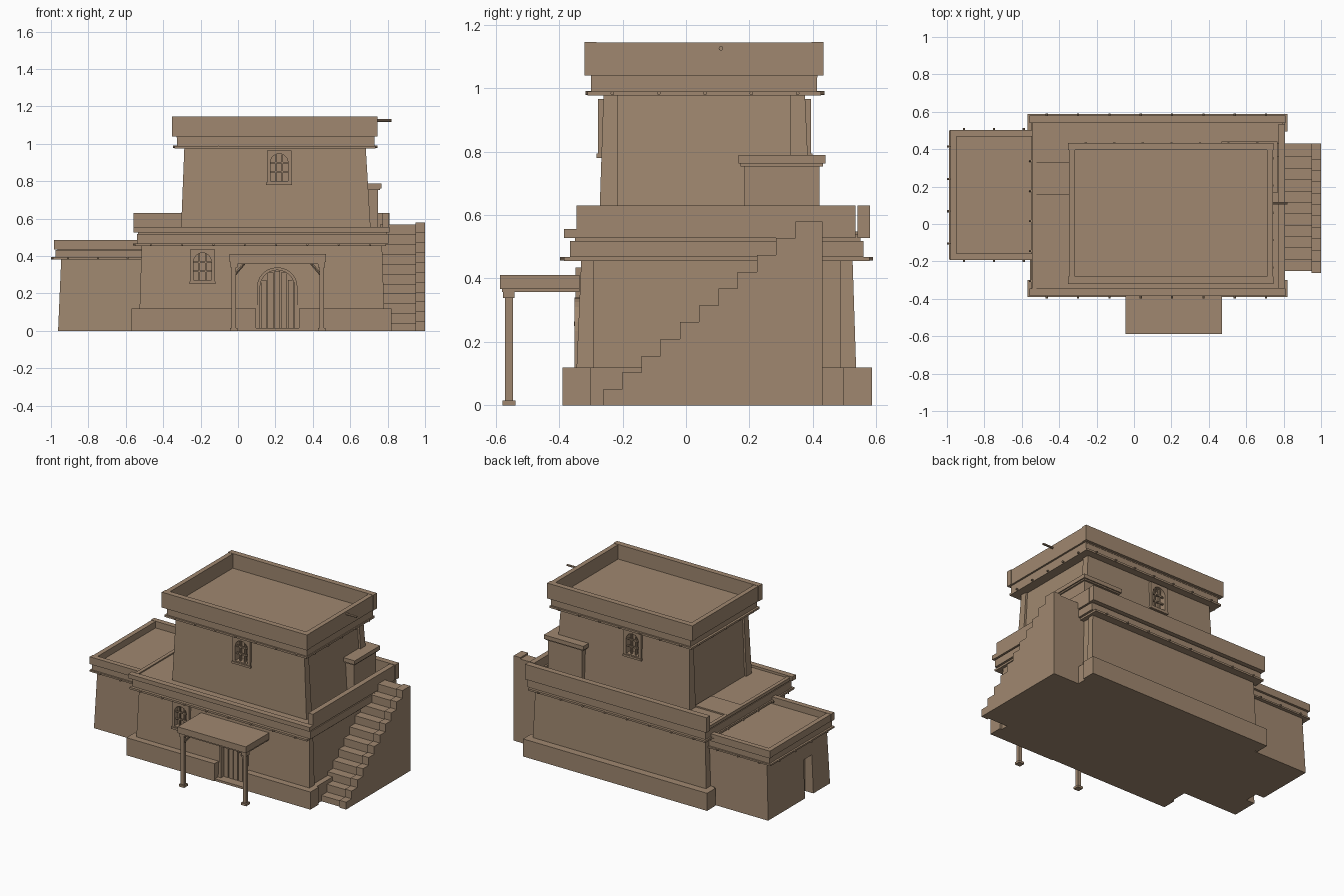
import bpy, bmesh, math
from mathutils import Vector

old = bpy.data.objects.get("Cube")
if old:
    bpy.data.objects.remove(old, do_unlink=True)

adobe = bpy.data.materials.new("sandy_adobe")
adobe.use_nodes = True
colour = (0.35, 0.245, 0.16, 1)
adobe.diffuse_color = colour
bsdf = next(n for n in adobe.node_tree.nodes if n.type == 'BSDF_PRINCIPLED')
bsdf.inputs["Base Color"].default_value = colour


def finish(name, bm):
    bmesh.ops.recalc_face_normals(bm, faces=bm.faces)
    mesh = bpy.data.meshes.new(name)
    bm.to_mesh(mesh)
    bm.free()
    mesh.materials.append(adobe)
    ob = bpy.data.objects.new(name, mesh)
    bpy.context.collection.objects.link(ob)
    return ob


def loft(name, low, high):
    """Closed solid between two matching loops."""
    bm = bmesh.new()
    a = [bm.verts.new(p) for p in low]
    b = [bm.verts.new(p) for p in high]
    n = len(a)
    bm.faces.new(a)
    bm.faces.new(b)
    for i in range(n):
        j = (i + 1) % n
        bm.faces.new((a[i], a[j], b[j], b[i]))
    return finish(name, bm)


def rect(x0, x1, y0, y1, z):
    return [(x0, y0, z), (x1, y0, z), (x1, y1, z), (x0, y1, z)]


def box(name, x0, x1, y0, y1, z0, z1):
    return loft(name, rect(x0, x1, y0, y1, z0), rect(x0, x1, y0, y1, z1))


def taper(name, low, high, z0, z1):
    return loft(name, rect(*low, z0), rect(*high, z1))


def rod(name, start, end, radius, sides=8):
    start, end = Vector(start), Vector(end)
    turn = (end - start).to_track_quat('Z', 'Y')
    ring = [turn @ Vector((radius * math.cos(t), radius * math.sin(t), 0))
            for t in (math.tau * i / sides for i in range(sides))]
    return loft(name, [start + p for p in ring], [end + p for p in ring])


def arch(name, cx, half, z0, spring, rise, y0, y1):
    pts = [(cx - half, z0), (cx + half, z0)]
    pts += [(cx + half * math.cos(math.pi * i / 12), spring + rise * math.sin(math.pi * i / 12))
            for i in range(13)]
    return loft(name, [(x, y0, z) for x, z in pts], [(x, y1, z) for x, z in pts])


def cut(cutter, *targets):
    for ob in targets:
        mod = ob.modifiers.new("opening", 'BOOLEAN')
        mod.operation = 'DIFFERENCE'
        mod.solver = 'EXACT'
        mod.object = cutter
        bpy.context.view_layer.objects.active = ob
        bpy.ops.object.modifier_apply(modifier=mod.name)
    bpy.data.objects.remove(cutter, do_unlink=True)


def pegs(name, x0, x1, y0, y1, z, step, sides):
    """Roof beam ends poking out below a cornice."""
    r, out = 0.006, 0.012
    nx, ny = round((x1 - x0) / step), round((y1 - y0) / step)
    for i in range(nx):
        x = x0 + (i + 0.5) * (x1 - x0) / nx
        if 'f' in sides:
            rod(name, (x, y0 + 0.03, z), (x, y0 - out, z), r)
        if 'b' in sides:
            rod(name, (x, y1 - 0.03, z), (x, y1 + out, z), r)
    for i in range(ny):
        y = y0 + (i + 0.5) * (y1 - y0) / ny
        if 'l' in sides:
            rod(name, (x1 - 0.03, y, z), (x1 + out, y, z), r)
        if 'r' in sides:
            rod(name, (x0 + 0.03, y, z), (x0 - out, y, z), r)


def window(name, wall, cx, z0, face, out):
    """Framed arched window; out is -1 on the front and 1 on the back."""
    ys = sorted((face + out * 0.012, face - out * 0.02))
    frame = box(name + "_frame", cx - 0.066, cx + 0.066, *ys, z0, z0 + 0.185)
    ys = sorted((face + out * 0.05, face - out * 0.035))
    cut(arch(name + "_cutter", cx, 0.047, z0 + 0.022, z0 + 0.12, 0.047, *ys), wall, frame)
    ys = sorted((face, face - out * 0.012))
    for dx in (-0.017, 0.017):
        box(name + "_bar", cx + dx - 0.004, cx + dx + 0.004, *ys, z0 + 0.02, z0 + 0.163)
    for dz in (0.07, 0.118):
        box(name + "_crossbar", cx - 0.05, cx + 0.05, *ys, z0 + dz - 0.004, z0 + dz + 0.004)
    box(name + "_sill", cx - 0.07, cx + 0.07, *sorted((face + out * 0.016, face)), z0, z0 + 0.014)


# Ground floor walls: slightly recessed core between front and back slabs
taper("house_core", (-0.515, 0.77, -0.31, 0.5), (-0.505, 0.76, -0.31, 0.5), 0, 0.46)
house_front = taper("house_front_wall", (-0.53, 0.785, -0.35, -0.29),
                    (-0.515, 0.77, -0.33, -0.29), 0, 0.46)
taper("house_back_wall", (-0.53, 0.785, 0.485, 0.54), (-0.515, 0.77, 0.485, 0.525), 0, 0.46)

# Plinth with a gap at the door
box("plinth_front_right", -0.57, 0.095, -0.39, -0.3, 0, 0.12)
box("plinth_front_left", 0.325, 0.82, -0.39, -0.3, 0, 0.12)
box("plinth_back", -0.57, 0.82, 0.495, 0.587, 0, 0.12)
box("plinth_left", 0.7, 0.805, -0.31, 0.5, 0, 0.12)
box("plinth_right", -0.555, -0.5, -0.31, 0.5, 0, 0.12)

# Cornice, roof and parapets of the ground floor
box("house_ledge", -0.55, 0.79, -0.385, 0.578, 0.455, 0.468)
box("house_band", -0.54, 0.805, -0.365, 0.56, 0.468, 0.518)
box("house_roof", -0.535, 0.795, -0.35, 0.55, 0.518, 0.54)
box("front_curb", -0.56, 0.81, -0.385, -0.345, 0.527, 0.556)
box("back_parapet", -0.56, 0.81, 0.54, 0.58, 0.527, 0.63)
box("left_parapet", 0.772, 0.808, -0.345, 0.535, 0.527, 0.63)
box("right_curb", -0.545, -0.52, -0.345, 0.54, 0.527, 0.548)
box("roof_patch", -0.545, -0.3, 0.155, 0.33, 0.54, 0.549)
pegs("house_peg", -0.55, 0.79, -0.385, 0.578, 0.462, 0.165, "fbr")

# Upper storey
taper("tower_core", (-0.292, 0.695, -0.22, 0.34), (-0.275, 0.67, -0.22, 0.34), 0.53, 0.98)
tower_front = taper("tower_front_wall", (-0.305, 0.71, -0.275, -0.215),
                    (-0.287, 0.683, -0.26, -0.215), 0.53, 0.98)
tower_back = taper("tower_back_wall", (-0.305, 0.71, 0.33, 0.395),
                   (-0.287, 0.683, 0.33, 0.375), 0.53, 0.98)
box("tower_ledge", -0.34, 0.735, -0.31, 0.425, 0.976, 0.989)
box("tower_band", -0.325, 0.73, -0.3, 0.413, 0.989, 1.033)
box("tower_roof", -0.33, 0.73, -0.3, 0.415, 1.033, 1.045)
for name, y in (("tower_parapet_front", -0.32), ("tower_parapet_back", 0.395)):
    box(name, -0.352, 0.746, y, y + 0.038, 1.04, 1.145)
for name, x in (("tower_parapet_right", -0.348), ("tower_parapet_left", 0.71)):
    box(name, x, x + 0.032, -0.285, 0.4, 1.04, 1.143)
pegs("tower_peg", -0.335, 0.735, -0.305, 0.425, 0.984, 0.155, "fblr")
rod("roof_spout", (0.72, 0.11, 1.125), (0.82, 0.11, 1.125), 0.007)

# Small block against the back left corner of the upper storey
box("corner_block", 0.49, 0.748, 0.185, 0.42, 0.53, 0.757)
box("corner_block_ledge", 0.475, 0.758, 0.172, 0.432, 0.753, 0.762)
box("corner_block_cap", 0.467, 0.766, 0.165, 0.44, 0.762, 0.789)

# Side annexe with a doorway recess
annexe = taper("annexe_walls", (-0.962, -0.5, -0.18, 0.488), (-0.945, -0.5, -0.168, 0.476), 0, 0.39)
cut(box("annexe_cutter", -1, -0.9, 0.0, 0.09, -0.05, 0.26), annexe)
box("annexe_ledge", -0.988, -0.51, -0.19, 0.5, 0.383, 0.394)
box("annexe_band", -0.975, -0.51, -0.18, 0.49, 0.394, 0.433)
for name, y in (("annexe_parapet_front", -0.193), ("annexe_parapet_back", 0.467)):
    box(name, -0.985, -0.515, y, y + 0.035, 0.436, 0.486)
box("annexe_parapet_right", -0.982, -0.95, -0.165, 0.475, 0.436, 0.484)
box("annexe_roof", -0.965, -0.51, -0.17, 0.48, 0.43, 0.44)
pegs("annexe_peg", -0.988, -0.51, -0.19, 0.5, 0.389, 0.155, "fbr")

# Outside stairs: treads plus a slightly raised stepped side wall
def stairs(name, x0, x1, dy, dz):
    count, run, rise, back = 11, 0.0607, 0.053, 0.43
    pts = [(back, 0), (-0.262 + dy, 0)]
    for i in range(count):
        y = -0.262 + dy + i * run
        z = 0.05 + dz + i * rise
        pts.append((y, z))
        pts.append((y + run if i < count - 1 else back, z))
    loft(name, [(x0, y, z) for y, z in pts], [(x1, y, z) for y, z in pts])


stairs("stair_treads", 0.76, 0.952, 0.012, -0.01)
stairs("stair_side_wall", 0.95, 1.0, 0, 0)

# Arched door with planks
surround = arch("door_surround", 0.21, 0.108, 0, 0.235, 0.105, -0.352, -0.3)
cut(arch("door_cutter", 0.21, 0.092, 0.015, 0.235, 0.09, -0.45, -0.315), house_front, surround)
box("door_step", 0.095, 0.325, -0.385, -0.3, 0, 0.015)
for i in range(5):
    x = 0.21 + (i - 2) * 0.036
    top = 0.235 + 0.085 * math.sqrt(1 - (abs(i - 2) * 0.45) ** 2)
    box("door_plank", x - 0.015, x + 0.015, -0.325, -0.312, 0.015, top)

# Windows
window("house_window", house_front, -0.19, 0.25, -0.337, -1)
window("tower_front_window", tower_front, 0.22, 0.78, -0.266, -1)
window("tower_back_window", tower_back, 0.13, 0.78, 0.382, 1)

# Porch canopy on two posts
box("canopy", -0.045, 0.47, -0.587, -0.335, 0.367, 0.41)
box("canopy_underside", -0.04, 0.465, -0.58, -0.335, 0.357, 0.367)
for x, inward in ((-0.022, 1), (0.447, -1)):
    for name, half, z0, z1 in (("porch_post", 0.012, 0, 0.36), ("post_foot", 0.02, 0, 0.015),
                               ("post_cap", 0.018, 0.338, 0.358)):
        box(name, x - half, x + half, -0.558 - half, -0.558 + half, z0, z1)
    rod("post_brace", (x, -0.558, 0.295), (x + inward * 0.055, -0.558, 0.36), 0.007, 4)
